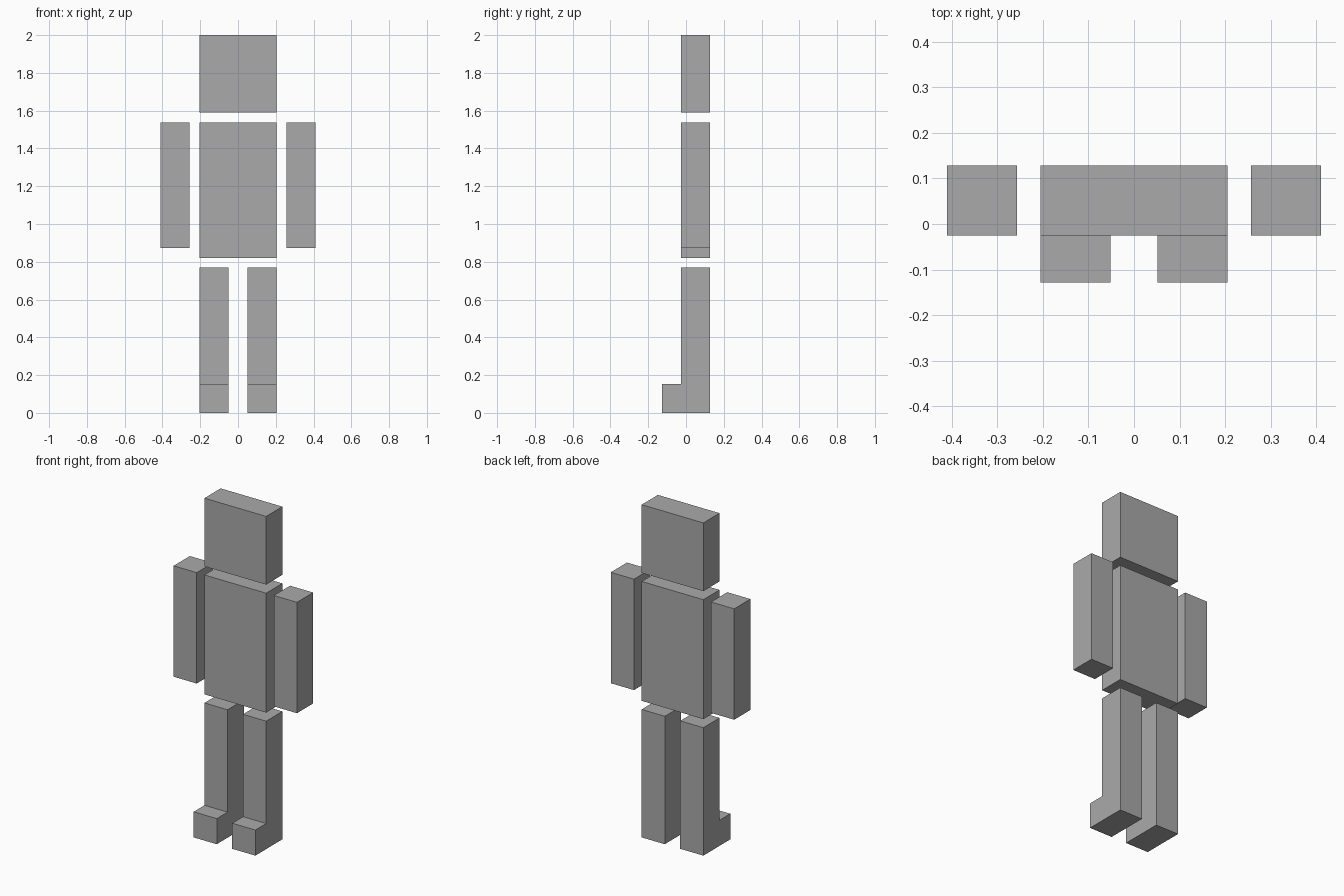
import bpy
import bmesh

U = 2 / 39            # one block unit; the figure is 39 units tall
BACK, FRONT, TOE = 2.5, -0.5, -2.5

cube = bpy.data.objects.get("Cube")
if cube:
    bpy.data.objects.remove(cube, do_unlink=True)

GREY = (0.4, 0.4, 0.4, 1)
grey = bpy.data.materials.new("plain grey")
grey.use_nodes = True
grey.diffuse_color = GREY
grey.node_tree.nodes["Principled BSDF"].inputs["Base Color"].default_value = GREY


def extrude_side(name, x0, x1, profile):
    """Extrude a side profile of (y, z) points from x0 to x1, in block units."""
    bm = bmesh.new()
    face = bm.faces.new([bm.verts.new((x0 * U, y * U, z * U)) for y, z in profile])
    result = bmesh.ops.extrude_face_region(bm, geom=[face])
    moved = [g for g in result["geom"] if isinstance(g, bmesh.types.BMVert)]
    bmesh.ops.translate(bm, verts=moved, vec=((x1 - x0) * U, 0, 0))
    bmesh.ops.recalc_face_normals(bm, faces=bm.faces)
    mesh = bpy.data.meshes.new(name)
    bm.to_mesh(mesh)
    bm.free()
    mesh.materials.append(grey)
    bpy.context.collection.objects.link(bpy.data.objects.new(name, mesh))


def slab(z0, z1):
    return [(FRONT, z0), (BACK, z0), (BACK, z1), (FRONT, z1)]


# Head and torso
extrude_side("head", -4, 4, slab(31, 39))
extrude_side("torso", -4, 4, slab(16, 30))

# Arms, and legs with the foot stepping forward
leg_profile = [(TOE, 0), (BACK, 0), (BACK, 15), (FRONT, 15), (FRONT, 3), (TOE, 3)]
for side, s in (("left", 1), ("right", -1)):
    extrude_side(side + "_arm", 5 * s, 8 * s, slab(17, 30))
    extrude_side(side + "_leg", s, 4 * s, leg_profile)
